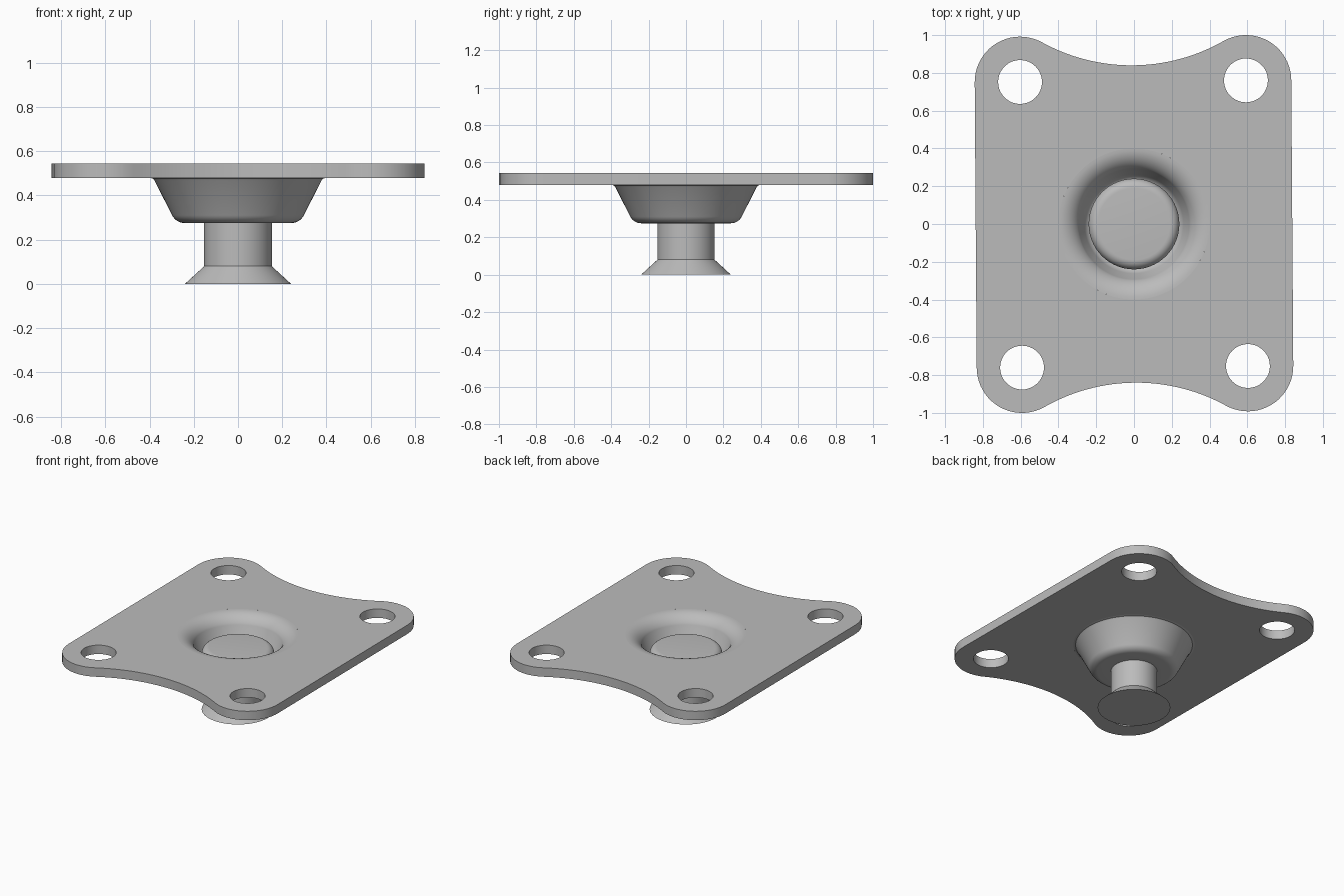
import bpy, bmesh
from math import sin, cos, pi, atan2, hypot, radians
from mathutils import Matrix, Vector

if "Cube" in bpy.data.objects:
    bpy.data.objects.remove(bpy.data.objects["Cube"], do_unlink=True)

grey = bpy.data.materials.new("plain_grey")
grey.use_nodes = True
colour = (0.5, 0.5, 0.5, 1)
grey.diffuse_color = colour
grey.node_tree.nodes["Principled BSDF"].inputs["Base Color"].default_value = colour

PLATE_BOTTOM, PLATE_TOP = 0.48, 0.545
HOLE_X, HOLE_Y, CORNER_R, HOLE_R = 0.598, 0.756, 0.24, 0.116
RIM_R, TWIST, STEPS = 0.40, 0.007, 96


def finish(bm, name):
    bmesh.ops.remove_doubles(bm, verts=bm.verts, dist=1e-5)
    bmesh.ops.recalc_face_normals(bm, faces=bm.faces)
    mesh = bpy.data.meshes.new(name)
    bm.to_mesh(mesh)
    bm.free()
    mesh.materials.append(grey)
    obj = bpy.data.objects.new(name, mesh)
    bpy.context.collection.objects.link(obj)
    bpy.ops.object.select_all(action='DESELECT')
    obj.select_set(True)
    bpy.context.view_layer.objects.active = obj
    bpy.ops.object.shade_smooth_by_angle(angle=radians(30))
    return obj


def arc(cx, cy, r, a0, a1, n):
    return [(cx + r * cos(a0 + (a1 - a0) * i / n), cy + r * sin(a0 + (a1 - a0) * i / n))
            for i in range(n + 1)]


def circle(cx, cy, r, n):
    return arc(cx, cy, r, 0, 2 * pi, n)[:-1]


def lathe(name, profile, closed):
    """Spin an (r, z) profile about the vertical axis."""
    bm = bmesh.new()
    verts = [bm.verts.new((r, 0, z)) for r, z in profile]
    pairs = list(zip(verts, verts[1:]))
    if closed:
        pairs.append((verts[-1], verts[0]))
    edges = [bm.edges.new(p) for p in pairs]
    bmesh.ops.spin(bm, geom=verts + edges, cent=(0, 0, 0), axis=(0, 0, 1),
                   angle=2 * pi, steps=STEPS, use_merge=True)
    return finish(bm, name)


# Plate outline: round corners joined by tangent scoops front and back
scoop_y = 0.84
rise = scoop_y - HOLE_Y
scoop_r = (HOLE_X**2 + rise**2 - CORNER_R**2) / (2 * (CORNER_R - rise))
scoop_c = scoop_y + scoop_r
tangent = atan2(scoop_c - HOLE_Y, -HOLE_X)
quarter = arc(HOLE_X, HOLE_Y, CORNER_R, 0, tangent, 20)
half = atan2(HOLE_X, scoop_c - HOLE_Y)
scoop = arc(0, scoop_c, scoop_r, -pi / 2 + half, -pi / 2 - half, 32)[1:-1]
back = quarter + scoop + [(-x, y) for x, y in reversed(quarter)]
outline = back + [(-x, -y) for x, y in back]

# Mounting plate with four bolt holes and an opening for the dish
loops = [outline, circle(0, 0, RIM_R, STEPS)]
loops += [circle(sx * HOLE_X, sy * HOLE_Y, HOLE_R, 48) for sx in (-1, 1) for sy in (-1, 1)]
bm = bmesh.new()
edges = []
for loop in loops:
    vs = [bm.verts.new((x, y, PLATE_BOTTOM)) for x, y in loop]
    edges += [bm.edges.new((a, b)) for a, b in zip(vs, vs[1:] + vs[:1])]
bmesh.ops.triangle_fill(bm, edges=edges, use_beauty=True, normal=(0, 0, 1))
grown = bmesh.ops.extrude_face_region(bm, geom=bm.faces[:], use_keep_orig=True)
top = [v for v in grown["geom"] if isinstance(v, bmesh.types.BMVert)]
bmesh.ops.translate(bm, verts=top, vec=Vector((0, 0, PLATE_TOP - PLATE_BOTTOM)))
# the plate sits very slightly turned; the round opening lines up with the dish
bmesh.ops.rotate(bm, verts=bm.verts, cent=(0, 0, 0), matrix=Matrix.Rotation(TWIST, 3, 'Z'))
finish(bm, "mounting_plate")

# Pressed dish: rolled lip, sloping wall, rounded floor
slope = atan2(0.17, 0.085)
lip = arc(RIM_R, PLATE_TOP - 0.12, 0.12, pi / 2, pi / 2 + slope, 10)
inner = lip + [(0.262, 0.375), (0.25, 0.357), (0.235, 0.345), (0.215, 0.34), (0.15, 0.34)]
bowl = arc(0.24, 0.34, 0.065, -pi / 2, -pi / 2 + slope, 8)
outer = [(0.15, 0.275)] + bowl + [(0.378, 0.468), (0.386, 0.477), (RIM_R, PLATE_BOTTOM)]
lathe("pressed_dish", inner + outer, True)

# Rivet: flared foot, straight shank, rounded head
head = arc(0.19, 0.405, 0.05, 0, pi / 2, 8)
lathe("rivet", [(0, 0), (0.24, 0), (0.153, 0.08), (0.153, 0.335), (0.24, 0.335)]
      + head + [(0, 0.455)], False)
